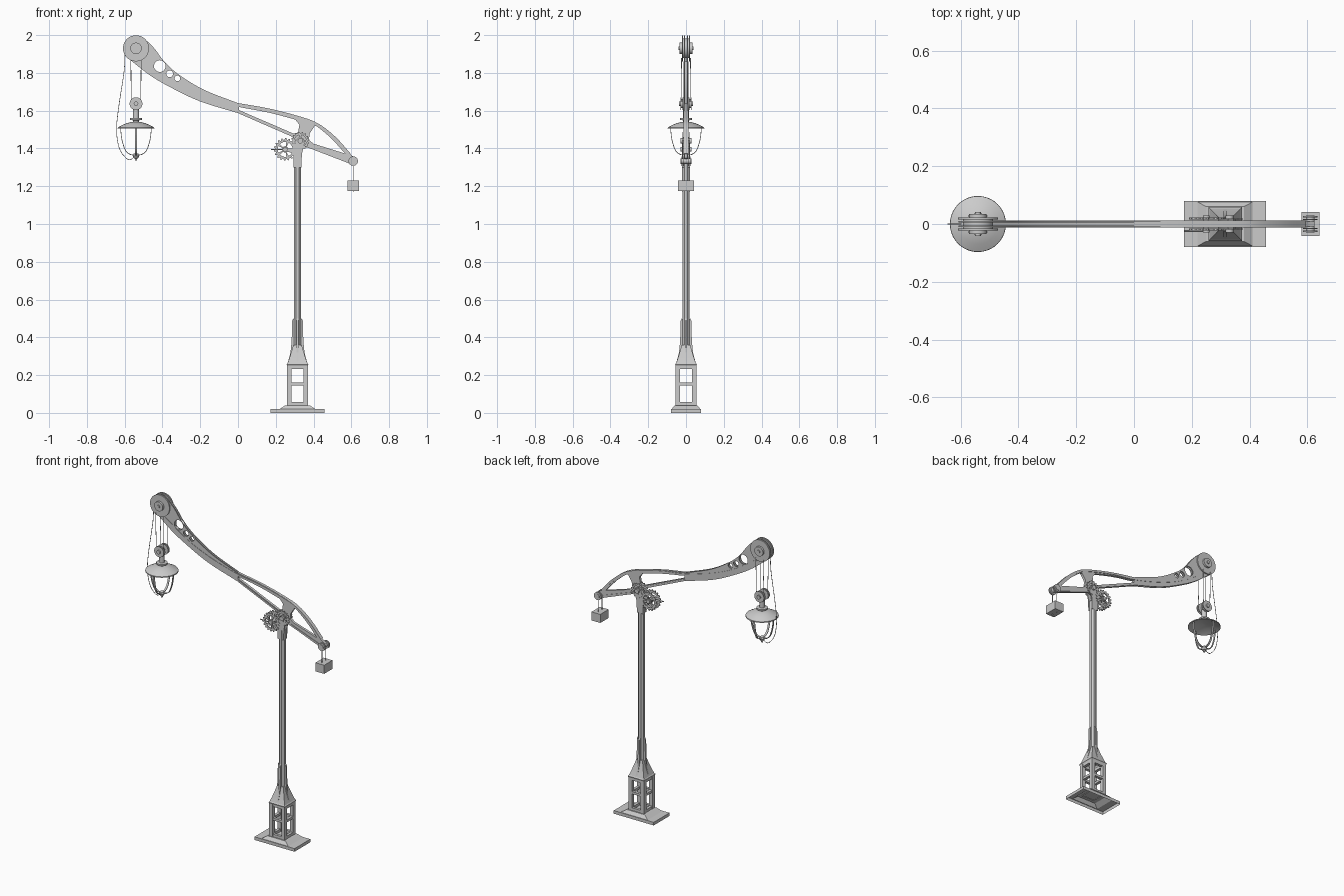
import bpy, bmesh
from math import sin, cos, pi, radians
from mathutils import Vector

if "Cube" in bpy.data.objects:
    bpy.data.objects.remove(bpy.data.objects["Cube"])

CX = 0.315                      # post centre line
HEAD = (-0.54, 1.93)            # boom head pulley
PIVOT = (0.33, 1.44)
CRANK = (0.25, 1.395)


def mesh(name, verts, faces, smooth=False):
    me = bpy.data.meshes.new(name)
    me.from_pydata(verts, [], faces)
    bm = bmesh.new()
    bm.from_mesh(me)
    bmesh.ops.recalc_face_normals(bm, faces=bm.faces)
    bm.to_mesh(me)
    bm.free()
    ob = bpy.data.objects.new(name, me)
    bpy.context.collection.objects.link(ob)
    if smooth:
        finish(ob, False)
    return ob


def finish(ob, convert=True):
    bpy.ops.object.select_all(action='DESELECT')
    ob.select_set(True)
    bpy.context.view_layer.objects.active = ob
    if convert:
        bpy.ops.object.convert(target='MESH')
    bpy.ops.object.shade_smooth_by_angle(angle=radians(35))
    return bpy.context.object


def box(name, c, s):
    bpy.ops.mesh.primitive_cube_add(size=1, location=c)
    ob = bpy.context.object
    ob.name, ob.scale = name, s


def circle(c, r, n=32, a0=0.0, a1=2 * pi, end=False):
    m = n - 1 if end else n
    return [(c[0] + r * cos(a0 + (a1 - a0) * i / m), c[1] + r * sin(a0 + (a1 - a0) * i / m)) for i in range(n)]


def plate(name, loops, y0, y1):
    """Flat x-z outline with holes, extruded from y0 to y1."""
    cu = bpy.data.curves.new(name, 'CURVE')
    cu.dimensions, cu.fill_mode, cu.extrude = '2D', 'BOTH', abs(y1 - y0) / 2
    for pts in loops:
        sp = cu.splines.new('POLY')
        sp.points.add(len(pts) - 1)
        for p, (x, z) in zip(sp.points, pts):
            p.co = (x, z, 0, 1)
        sp.use_cyclic_u = True
    ob = bpy.data.objects.new(name, cu)
    ob.rotation_euler.x, ob.location.y = pi / 2, (y0 + y1) / 2
    bpy.context.collection.objects.link(ob)
    return finish(ob)


def pair(name, loops, y0, y1):
    plate(name + "_front", loops, -y1, -y0)
    plate(name + "_back", loops, y0, y1)


def spline(pts, n=5):
    """Catmull-Rom smoothing through 2D or 3D points."""
    p = [Vector(q) for q in pts]
    p = [2 * p[0] - p[1]] + p + [2 * p[-1] - p[-2]]
    out = []
    for a, b, c, d in zip(p, p[1:], p[2:], p[3:]):
        for i in range(n):
            t = i / n
            out.append(tuple(0.5 * (2 * b + (c - a) * t + (2 * a - 5 * b + 4 * c - d) * t * t
                                    + (3 * b - a - 3 * c + d) * t ** 3)))
    return out + [tuple(p[-2])]


def wire(name, pts, r=0.0018):
    cu = bpy.data.curves.new(name, 'CURVE')
    cu.dimensions, cu.bevel_depth, cu.bevel_resolution = '3D', r, 1
    sp = cu.splines.new('POLY')
    sp.points.add(len(pts) - 1)
    for p, q in zip(sp.points, pts):
        p.co = (*q, 1)
    ob = bpy.data.objects.new(name, cu)
    bpy.context.collection.objects.link(ob)
    finish(ob)


def lathe(name, prof, x, n=32):
    v = [(x + r * cos(2 * pi * i / n), r * sin(2 * pi * i / n), z) for r, z in prof for i in range(n)]
    f = [(j * n + i, j * n + (i + 1) % n, (j + 1) * n + (i + 1) % n, (j + 1) * n + i)
         for j in range(len(prof) - 1) for i in range(n)]
    mesh(name, v, f, True)


def loft(name, levels):
    """Stacked rectangles (z, half x, half y), open below."""
    v = [(CX + sx * hx, sy * hy, z) for z, hx, hy in levels for sx, sy in ((-1, -1), (1, -1), (1, 1), (-1, 1))]
    f = [(4 * j + i, 4 * j + (i + 1) % 4, 4 * j + 4 + (i + 1) % 4, 4 * j + 4 + i)
         for j in range(len(levels) - 1) for i in range(4)]
    k = len(v)
    mesh(name, v, f + [(k - 4, k - 3, k - 2, k - 1)])


def ribbon(name, pts, t, y):
    """Flat bar following an x-z path."""
    p = [Vector(q) for q in pts]
    up, lo = [], []
    for i, q in enumerate(p):
        d = (p[min(i + 1, len(p) - 1)] - p[max(i - 1, 0)]).normalized() * t / 2
        up.append((q.x - d.y, q.y + d.x))
        lo.append((q.x + d.y, q.y - d.x))
    plate(name, [up + lo[::-1]], -y, y)


def gear(name, c, r, teeth, y0, y1, spokes):
    rim = []
    for i in range(teeth):
        for k, q in ((0, .85), (.25, 1), (.5, 1), (.75, .85)):
            a = 2 * pi * (i + k) / teeth
            rim.append((c[0] + r * q * cos(a), c[1] + r * q * sin(a)))
    holes = []
    for i in range(spokes):
        a, b = 2 * pi * (i + .13) / spokes, 2 * pi * (i + .87) / spokes
        holes.append(circle(c, r * .66, 7, a, b, True) + circle(c, r * .28, 5, b, a, True))
    pair(name, [rim] + holes, y0, y1)


# base and pedestal
loft("base_plate", [(0, .142, .08), (.02, .142, .08), (.02, .095, .076), (.04, .065, .06)])
for sx in (-1, 1):
    for sy in (-1, 1):
        box("pedestal_post", (CX + sx * .043, sy * .043, .145), (.024, .024, .21))
for z, h in ((.047, .02), (.153, .015), (.243, .02)):
    for s in (-1, 1):
        box("pedestal_rail_x", (CX, s * .044, z), (.08, .018, h))
        box("pedestal_rail_y", (CX + s * .044, 0, z), (.018, .08, h))
loft("pedestal_cap", [(.248, .055, .055), (.256, .058, .058), (.262, .053, .053), (.29, .043, .043),
                      (.325, .032, .032), (.36, .022, .022)])

# column with four fins
bpy.ops.mesh.primitive_cylinder_add(vertices=8, radius=.0205, depth=1.11, location=(CX, 0, .805), rotation=(0, 0, pi / 8))
bpy.context.object.name = "column"
fin = [(.01, .27), (.05, .27), (.037, .32), (.031, .38), (.028, .49), (.022, .5), (.01, .48)]
for k in range(4):
    w = .006
    c, s = cos(k * pi / 2), sin(k * pi / 2)
    n = len(fin)
    v = [(CX + r * c - e * s, r * s + e * c, z) for e in (-w, w) for r, z in fin]
    mesh("column_fin", v, [tuple(range(n)), tuple(range(n, 2 * n))]
         + [(i, (i + 1) % n, n + (i + 1) % n, n + i) for i in range(n)])

# top bracket, gears and crank
pair("pivot_cheek", [[(.293, 1.30), (.336, 1.30), (.338, 1.37), (.352, 1.425), (.345, 1.455),
                      (.325, 1.46), (.31, 1.445), (.293, 1.40)]], .011, .018)
pair("crank_arm", [[(.245, 1.387), (.31, 1.37), (.31, 1.39), (.245, 1.405)]], .011, .015)
gear("crank_gear", CRANK, .06, 18, .015, .022, 5)
gear("pivot_gear", PIVOT, .048, 16, .015, .019, 4)
plate("pivot_axle", [circle(PIVOT, .014)], -.03, .03)
plate("crank_axle", [circle(CRANK, .012)], -.03, .03)
wire("crank_handle", [(.175, -.024, 1.395), (.25, -.024, 1.395)], .003)

# boom: twin head plates with lightening holes
upper = spline([(-.488, 1.975), (-.44, 1.926), (-.388, 1.857), (-.309, 1.788), (-.177, 1.709), (0, 1.64)])
lower = spline([(0, 1.587), (-.203, 1.65), (-.36, 1.725), (-.467, 1.788), (-.573, 1.87)])
arc = circle(HEAD, .067, 16, radians(225), radians(55), True)
holes = [circle((-.414, 1.836), .031, 24), circle((-.362, 1.795), .018, 20), circle((-.321, 1.771), .015, 20)]
pair("boom_head_plate", [upper + lower + arc] + holes, .005, .010)

# boom: open truss tail
top = spline([(0, 1.64), (.166, 1.611), (.325, 1.57), (.42, 1.534), (.51, 1.465), (.588, 1.375), (.625, 1.35)])
bottom = [(.59, 1.32), (.39, 1.397), (.35, 1.41), (.33, 1.405), (.30, 1.45), (.28, 1.465), (0, 1.587)]
win1 = spline([(.0, 1.62), (.166, 1.589), (.303, 1.553)]) + [(.325, 1.525), (.318, 1.485), (.295, 1.478), (0, 1.603)]
win1 = [(max(x, .005), z) for x, z in win1]
win2 = spline([(.405, 1.518), (.42, 1.515), (.493, 1.454), (.567, 1.373)]) + [(.40, 1.425), (.375, 1.445), (.38, 1.48)]
plate("boom_truss", [top + bottom, win1, win2], -.008, .008)
ribbon("boom_flange", spline([(-.51, 1.855), (-.36, 1.757), (-.2, 1.686), (0, 1.628), (.166, 1.602),
                              (.325, 1.562), (.42, 1.527), (.51, 1.458), (.59, 1.37)]), .013, .012)
ribbon("boom_lower_flange", [(0, 1.594), (.29, 1.469)], .011, .011)
ribbon("boom_tail_flange", [(.38, 1.408), (.59, 1.332)], .011, .011)

# head pulley
pair("head_pulley", [circle(HEAD, .069, 40)], .015, .022)
plate("head_pulley_core", [circle(HEAD, .052)], -.016, .016)
pair("head_hub", [circle(HEAD, .03)], .022, .035)
plate("head_axle", [circle(HEAD, .01, 16)], -.041, .041)

# lamp pulley and hoist cables
LP = (HEAD[0], 1.637)
pair("lamp_pulley_rim", [circle(LP, .034)], .014, .018)
pair("lamp_pulley_outer", [circle(LP, .034)], .026, .03)
pair("lamp_pulley_core", [circle(LP, .024)], .018, .026)
plate("lamp_pulley_axle", [circle(LP, .012, 16)], -.038, .038)
for s in (-1, 1):
    for x in (-1, 1):
        wire("hoist_cable", [(HEAD[0] + x * .028, s * .024, 1.88), (LP[0] + x * .024, s * .022, 1.637)])

# hanging lamp
lathe("lamp_stem", [(0, 1.625), (.016, 1.62), (.016, 1.562), (.033, 1.56), (.033, 1.551), (.015, 1.549),
                    (.015, 1.53), (0, 1.53)], HEAD[0], 24)
lathe("lamp_shade", [(.0, 1.541), (.022, 1.54), (.045, 1.535), (.07, 1.525), (.096, 1.511), (.097, 1.505),
                     (.092, 1.507), (.05, 1.522), (0, 1.525)], HEAD[0], 40)
cage = spline([(.082, 1.512), (.08, 1.47), (.071, 1.425), (.055, 1.385), (.03, 1.366), (.005, 1.363)], 3)
for k in range(4):
    c, s = cos(k * pi / 2), sin(k * pi / 2)
    prof = cage + [(max(r - .003, 0), z + .003) for r, z in reversed(cage)]
    n = len(prof)
    v = [(HEAD[0] + r * c - e * s, r * s + e * c, z) for e in (-.006, .006) for r, z in prof]
    h = n // 2
    f = [(i, (i + 1) % n, n + (i + 1) % n, n + i) for i in range(n)]
    f += [(o + i, o + i + 1, o + n - 2 - i, o + n - 1 - i) for o in (0, n) for i in range(h - 1)]
    mesh("lamp_cage_rib", v, f)
lathe("lamp_finial", [(0, 1.376), (.013, 1.372), (.017, 1.36), (.012, 1.349), (.006, 1.346), (.006, 1.337),
                      (0, 1.335)], HEAD[0], 16)
wire("lamp_wire", spline([(-.598, 0, 1.90), (-.604, 0, 1.80), (-.63, 0, 1.63), (-.643, 0, 1.50),
                          (-.628, 0, 1.40), (-.59, 0, 1.347), (-.565, 0, 1.343), (-.545, 0, 1.36)]))

# counterweight on tail pulley
TAIL = (.61, 1.333)
pair("tail_pulley", [circle(TAIL, .025, 24)], .013, .017)
pair("tail_pulley_outer", [circle(TAIL, .025, 24)], .023, .027)
plate("tail_axle", [circle(TAIL, .015, 20)], -.03, .03)
box("counterweight", (.61, 0, 1.203), (.062, .084, .055))
for s in (-1, 1):
    wire("counterweight_cable", [(.61, s * .02, 1.33), (.61, s * .02, 1.17)])
